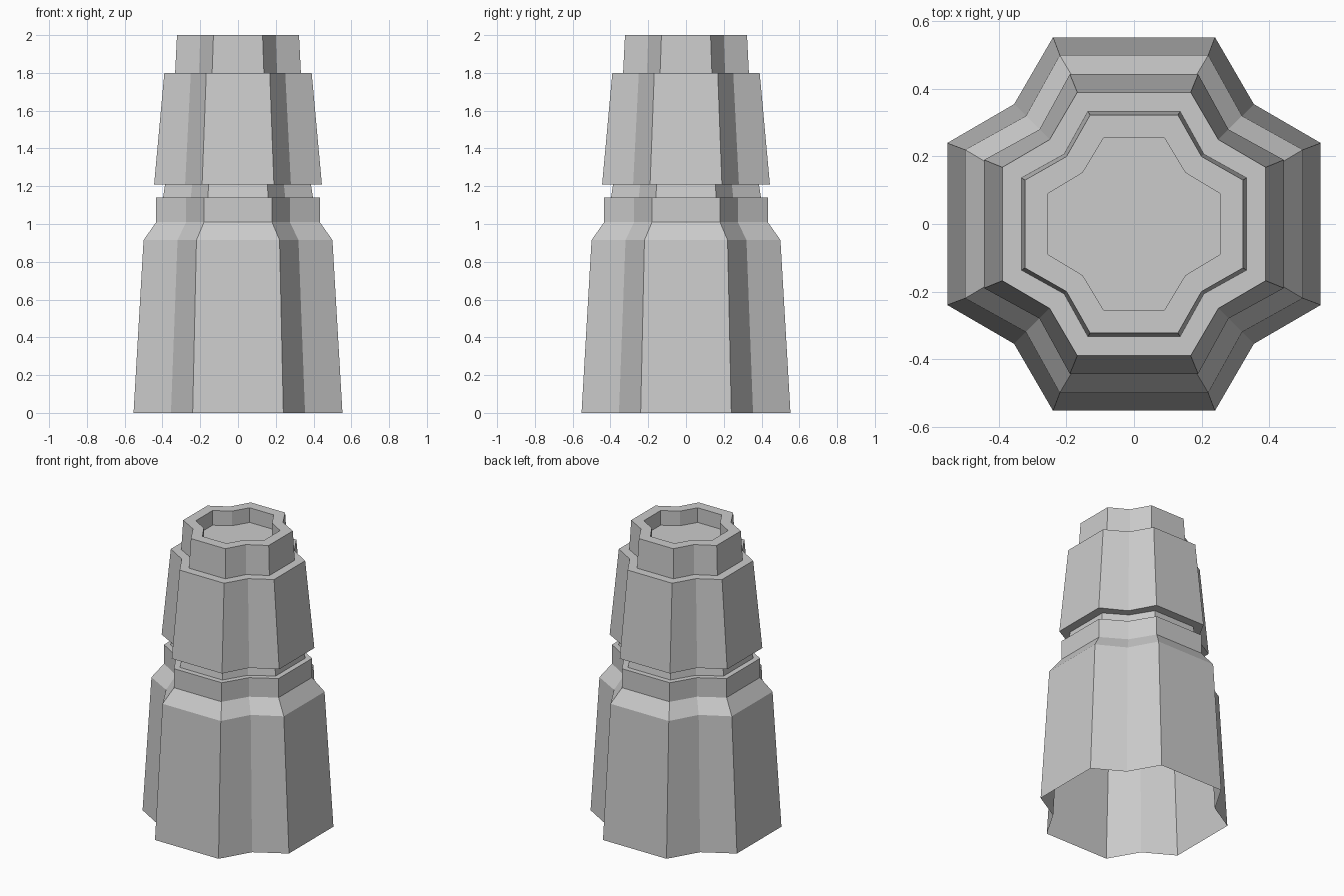
import bpy, bmesh
from mathutils import Matrix, Vector

if "Cube" in bpy.data.objects:
    bpy.data.objects.remove(bpy.data.objects["Cube"])


def ring(h, a, d, z):
    """Fluted 12-point outline: four flat sides (distance h, half width a), notched corners (d, d)."""
    pts = []
    for k in range(4):
        rot = Matrix.Rotation(k * 1.5707963268, 3, 'Z')
        pts += [rot @ Vector(p) for p in ((h, -a, z), (h, a, z), (d, d, z))]
    return pts


def loft(name, profile, cap_end=False):
    """Join successive outlines into a shell, optionally closing the last one."""
    bm = bmesh.new()
    rings = [[bm.verts.new(p) for p in ring(*row)] for row in profile]
    for lo, hi in zip(rings, rings[1:]):
        for i in range(12):
            j = (i + 1) % 12
            bm.faces.new((lo[i], lo[j], hi[j], hi[i]))
    if cap_end:
        bm.faces.new(rings[-1])
    mesh = bpy.data.meshes.new(name)
    bm.to_mesh(mesh)
    bm.free()
    obj = bpy.data.objects.new(name, mesh)
    bpy.context.collection.objects.link(obj)
    return obj


# Wide lower body, open underneath, with a sloped shoulder and top ledge
loft("lower_body", [
    (0.553, 0.24, 0.355, 0.0),
    (0.50, 0.22, 0.32, 0.915),
    (0.433, 0.18, 0.275, 1.01),
    (0.433, 0.18, 0.275, 1.14),
    (0.397, 0.16, 0.25, 1.14),
])

# Recessed neck between the two bodies
loft("neck", [
    (0.397, 0.16, 0.25, 1.14),
    (0.386, 0.155, 0.243, 1.21),
])

# Tapered upper body with its underside and top ledge
loft("upper_body", [
    (0.386, 0.155, 0.243, 1.21),
    (0.444, 0.19, 0.28, 1.21),
    (0.39, 0.168, 0.25, 1.80),
    (0.333, 0.137, 0.207, 1.80),
])

# Rim with a shallow recess in the top
loft("rim", [
    (0.333, 0.137, 0.207, 1.80),
    (0.323, 0.13, 0.20, 2.0),
    (0.255, 0.09, 0.152, 2.0),
    (0.255, 0.09, 0.152, 1.90),
], cap_end=True)
